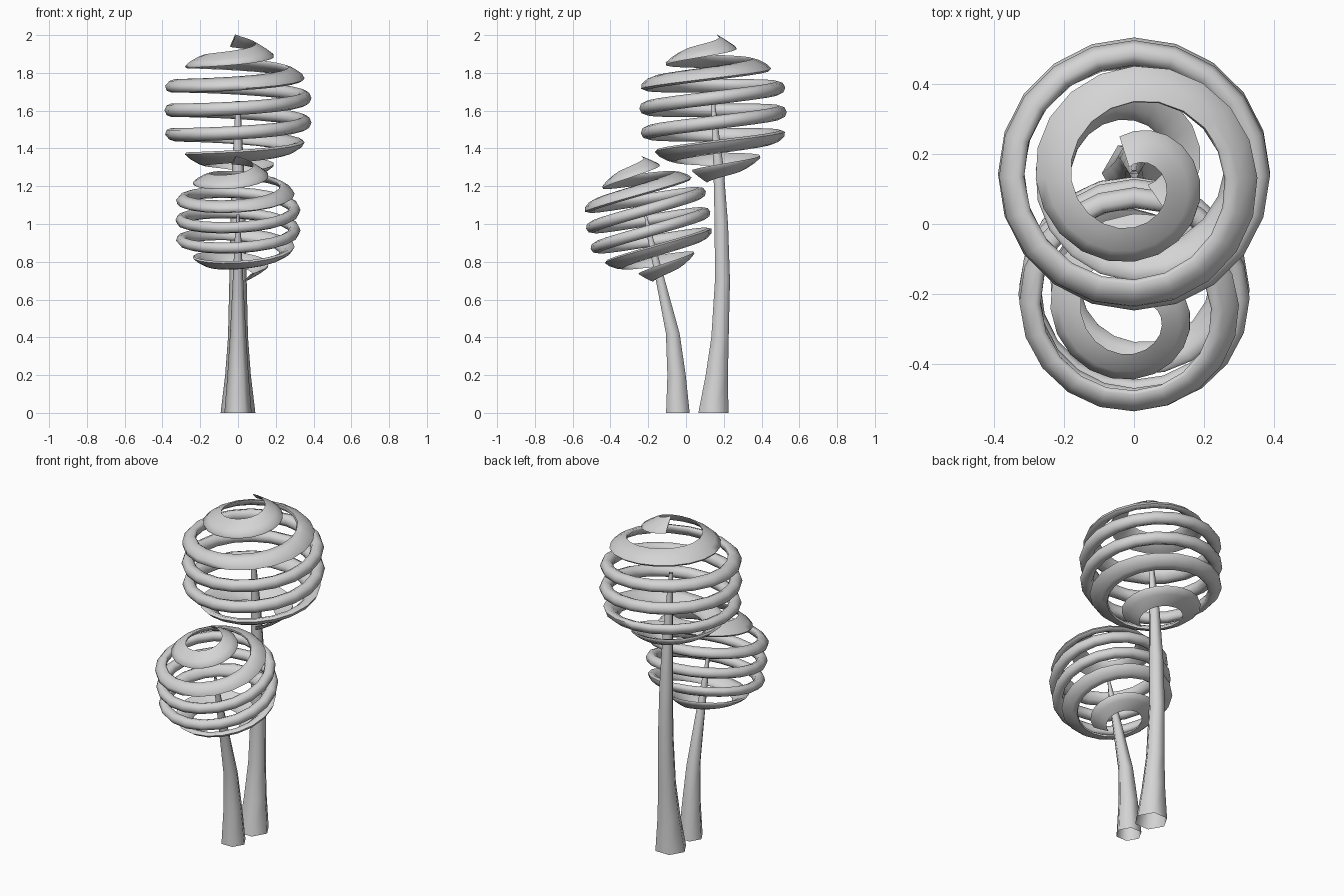
import bpy
import bmesh
from math import sin, cos, pi, radians, tau

cube = bpy.data.objects.get("Cube")
if cube:
    bpy.data.objects.remove(cube)

grey = bpy.data.materials.new("light_grey")
grey.use_nodes = True
COLOUR = (0.66, 0.66, 0.66, 1)
grey.diffuse_color = COLOUR
grey.node_tree.nodes["Principled BSDF"].inputs["Base Color"].default_value = COLOUR


def sweep(name, rings):
    """Skin a list of rings into an open-ended tube mesh."""
    bm = bmesh.new()
    loops = [[bm.verts.new(p) for p in ring] for ring in rings]
    for a, b in zip(loops, loops[1:]):
        for i in range(len(a)):
            j = (i + 1) % len(a)
            bm.faces.new((a[i], a[j], b[j], b[i]))
    bmesh.ops.recalc_face_normals(bm, faces=bm.faces)
    mesh = bpy.data.meshes.new(name)
    bm.to_mesh(mesh)
    bm.free()
    mesh.materials.append(grey)
    return mesh


def add(name, mesh):
    obj = bpy.data.objects.new(name, mesh)
    bpy.context.collection.objects.link(obj)
    bpy.ops.object.select_all(action="DESELECT")
    obj.select_set(True)
    bpy.context.view_layer.objects.active = obj
    bpy.ops.object.shade_smooth_by_angle(angle=radians(75))
    return obj


def narrowing(z):
    """Horizontal scale of the crown: full at mid height, small at the ends."""
    t = min(max((abs(z) - 0.11) / 0.375, 0), 1)
    return 1 - t * t * (3 - 2 * t)


def spiral_crown():
    """Coil spring of constant pitch, pinched in towards top and bottom."""
    radius, tube, pitch, per_turn, sides = 0.353, 0.036, 0.13, 20, 8
    rings = []
    for k in range(-1, 109):
        turn = k / per_turn
        around = pi / 2 - tau * turn
        ring = []
        for i in range(sides):
            a = tau * i / sides
            z = (2.75 - turn) * pitch + tube * sin(a)
            r = (radius + tube * cos(a)) * narrowing(z)
            ring.append((r * cos(around), r * sin(around), z))
        rings.append(ring)
    return sweep("spiral_crown", rings)


def trunk(name, path, sides=6):
    """Tapered bent trunk from (y, z, radius) stations."""
    rings = [[(r * cos(tau * i / sides), y + r * sin(tau * i / sides), z)
              for i in range(sides)] for y, z, r in path]
    add(name, sweep(name, rings))


# Trunks
trunk("tall_trunk", [(0.145, 0, 0.092), (0.163, 0.2, 0.068), (0.18, 0.4, 0.053),
                     (0.193, 0.7, 0.046), (0.187, 1.0, 0.041), (0.172, 1.3, 0.031),
                     (0.142, 1.65, 0.012)])
trunk("short_trunk", [(-0.043, 0, 0.072), (-0.05, 0.2, 0.056), (-0.07, 0.42, 0.042),
                      (-0.135, 0.7, 0.028), (-0.19, 0.93, 0.017), (-0.215, 1.05, 0.007)])

# Spiral crowns, both from one mesh
crown = spiral_crown()
for name, y, z, size, tilt in (("tall_crown", 0.143, 1.602, 1, 3.5),
                               ("short_crown", -0.2, 1.02, 0.85, 12.5)):
    obj = add(name, crown)
    obj.location = (0, y, z)
    obj.scale = (size, size, size)
    obj.rotation_euler.x = radians(tilt)
